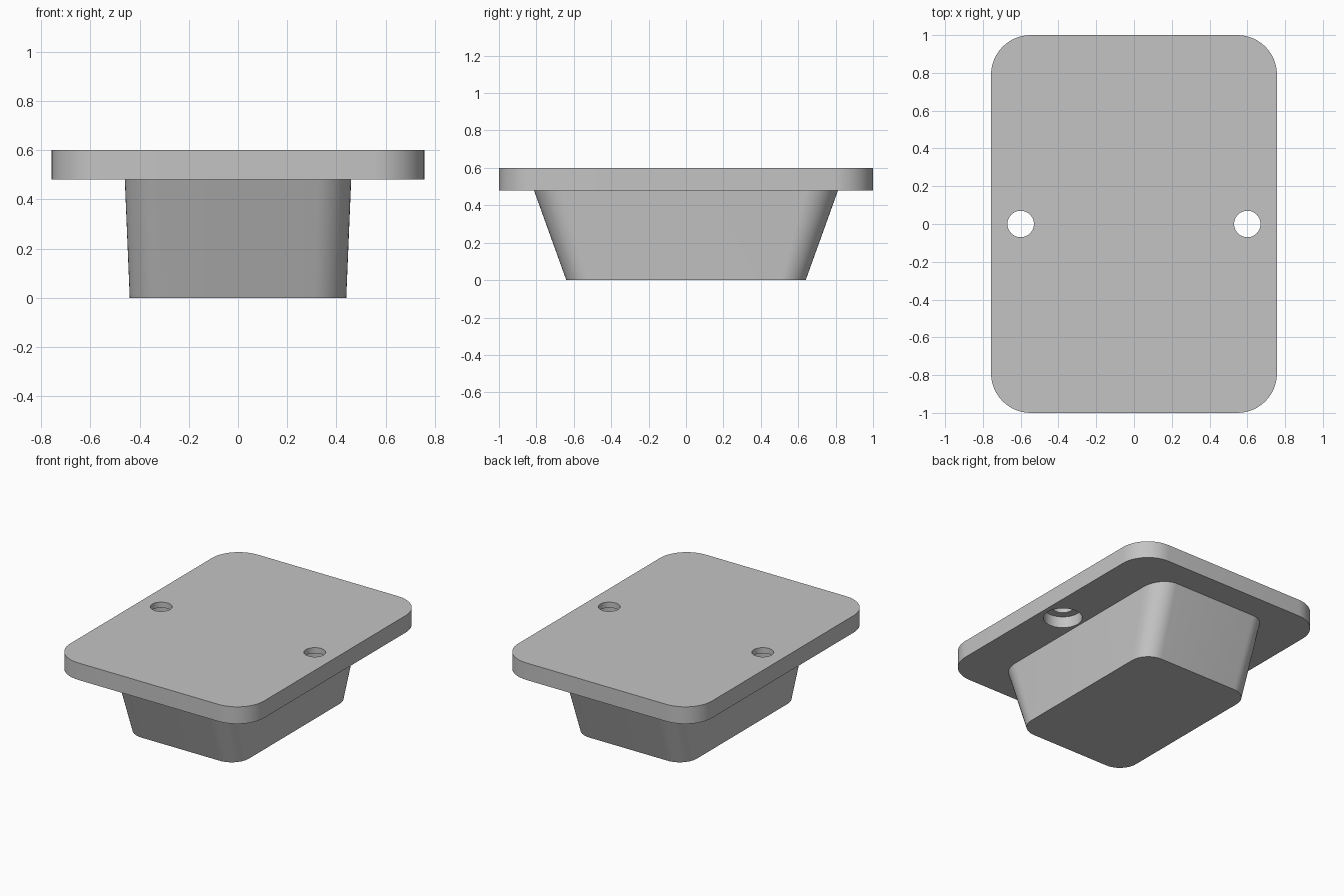
import bpy, bmesh
from math import cos, sin, pi, radians

cube = bpy.data.objects.get("Cube")
if cube:
    bpy.data.objects.remove(cube, do_unlink=True)

grey = bpy.data.materials.new("plain grey")
grey.use_nodes = True
colour = (0.55, 0.55, 0.55, 1)
grey.diffuse_color = colour
grey.node_tree.nodes["Principled BSDF"].inputs["Base Color"].default_value = colour


def rounded_rect(hx, hy, rx, ry, steps=12):
    """Counter-clockwise outline with elliptical corners."""
    points = []
    for corner, (sx, sy) in enumerate([(1, 1), (-1, 1), (-1, -1), (1, -1)]):
        for i in range(steps + 1):
            a = (corner + i / steps) * pi / 2
            points.append((sx * (hx - rx) + rx * cos(a), sy * (hy - ry) + ry * sin(a)))
    return points


def loft(name, low, high, z0, z1):
    """Closed solid between two outlines with matching points."""
    bm = bmesh.new()
    a = [bm.verts.new((x, y, z0)) for x, y in low]
    b = [bm.verts.new((x, y, z1)) for x, y in high]
    bm.faces.new(a[::-1])
    bm.faces.new(b)
    n = len(a)
    for i in range(n):
        j = (i + 1) % n
        bm.faces.new((a[i], a[j], b[j], b[i]))
    mesh = bpy.data.meshes.new(name)
    bm.to_mesh(mesh)
    bm.free()
    mesh.materials.append(grey)
    obj = bpy.data.objects.new(name, mesh)
    bpy.context.collection.objects.link(obj)
    return obj


def activate(obj):
    bpy.ops.object.select_all(action='DESELECT')
    obj.select_set(True)
    bpy.context.view_layer.objects.active = obj


def drill(target, x, radius, z0, z1):
    """Cut a round vertical hole and discard the cutter."""
    ring = [(x + radius * cos(2 * pi * i / 48), radius * sin(2 * pi * i / 48)) for i in range(48)]
    cutter = loft("hole_cutter", ring, ring, z0, z1)
    cutter.hide_render = True
    mod = target.modifiers.new("hole", 'BOOLEAN')
    mod.operation = 'DIFFERENCE'
    mod.solver = 'EXACT'
    mod.object = cutter
    activate(target)
    bpy.ops.object.modifier_apply(modifier=mod.name)
    bpy.data.objects.remove(cutter, do_unlink=True)


# Mounting plate with rounded corners
outline = rounded_rect(0.757, 1.0, 0.21, 0.21)
plate = loft("mounting_plate", outline, outline, 0.48, 0.6)

# Screw holes, counterbored from below
for side in (-1, 1):
    drill(plate, side * 0.6, 0.07, 0.4, 0.7)
    drill(plate, side * 0.6, 0.125, 0.4, 0.56)

# Tapered block under the plate, widening upwards
block = loft("tapered_block",
             rounded_rect(0.44, 0.64, 0.135, 0.135),
             rounded_rect(0.46, 0.813, 0.14, 0.172), 0, 0.48)

for part in (plate, block):
    activate(part)
    bpy.ops.object.shade_smooth_by_angle(angle=radians(30))
